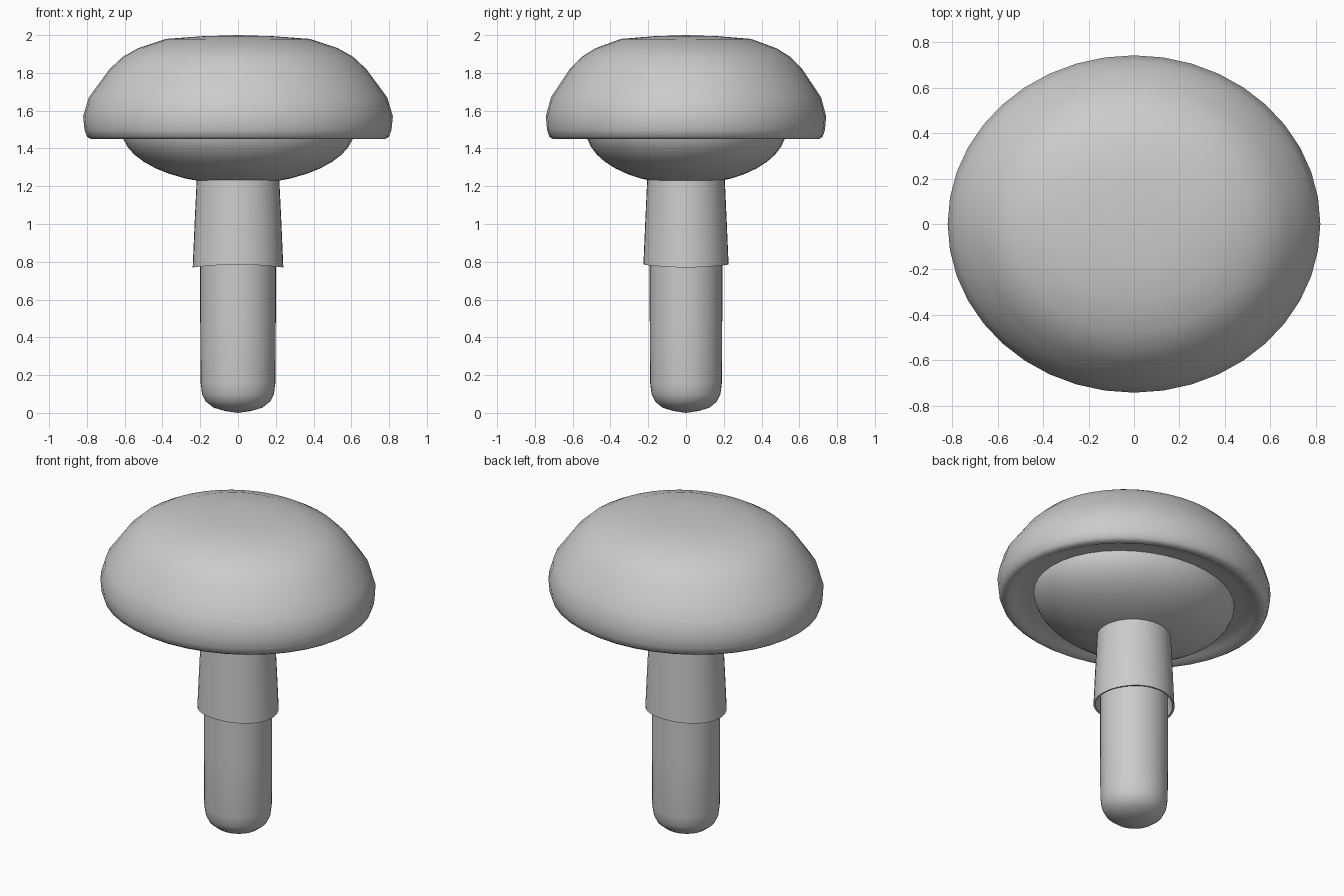
import bpy, bmesh
from math import cos, sin, pi, radians

if "Cube" in bpy.data.objects:
    bpy.data.objects.remove(bpy.data.objects["Cube"])


def lathe(name, profile, ratio, segments=40, wave=None, angle=40):
    """Spin (radius, z) points into an elliptical solid; ratio is y size over x size."""
    bm = bmesh.new()
    rings = []
    for i, (r, z) in enumerate(profile):
        if r == 0:
            rings.append([bm.verts.new((0, 0, z))])
            continue
        ring = []
        for k in range(segments):
            a = 2 * pi * k / segments
            dz = wave[i] * sin(a) ** 2 if wave else 0
            ring.append(bm.verts.new((r * cos(a), r * ratio * sin(a), z + dz)))
        rings.append(ring)
    for lo, hi in zip(rings, rings[1:]):
        for k in range(segments):
            n = (k + 1) % segments
            quad = [lo[k % len(lo)], lo[n % len(lo)], hi[n % len(hi)], hi[k % len(hi)]]
            bm.faces.new(list(dict.fromkeys(quad)))
    bmesh.ops.recalc_face_normals(bm, faces=bm.faces)
    mesh = bpy.data.meshes.new(name)
    bm.to_mesh(mesh)
    bm.free()
    obj = bpy.data.objects.new(name, mesh)
    bpy.context.collection.objects.link(obj)
    bpy.ops.object.select_all(action='DESELECT')
    obj.select_set(True)
    bpy.context.view_layer.objects.active = obj
    bpy.ops.object.shade_smooth_by_angle(angle=radians(angle))
    return obj


# Stem with a rounded foot
lathe("stem", [(0, 0), (0.07, 0.01), (0.13, 0.028), (0.17, 0.06), (0.19, 0.1),
               (0.198, 0.16), (0.2, 0.5), (0.2, 1.3)], 0.96)

# Flared skirt hanging around the stem, open at the bottom
lathe("skirt", [(0.2, 1.0), (0.228, 0.772), (0.24, 0.77), (0.23, 1.0), (0.217, 1.27)],
      0.94, wave=[0, 0.015, 0.015, 0, 0])

# Bulging underside
gills = [(0.617 * sin(pi * i / 20), 1.5 - 0.29 * cos(pi * i / 20)) for i in range(1, 20)]
lathe("gills", [(0, 1.21)] + gills + [(0, 1.79)], 0.86)

# Cap with rolled rim and shallow recess underneath
lathe("cap", [(0, 2.0), (0.19, 1.994), (0.38, 1.98), (0.53, 1.93), (0.61, 1.885), (0.68, 1.82),
              (0.735, 1.745), (0.79, 1.67), (0.82, 1.57), (0.813, 1.50), (0.80, 1.463),
              (0.78, 1.45), (0.75, 1.45), (0.72, 1.465), (0.66, 1.48), (0.5, 1.49)], 0.905)
